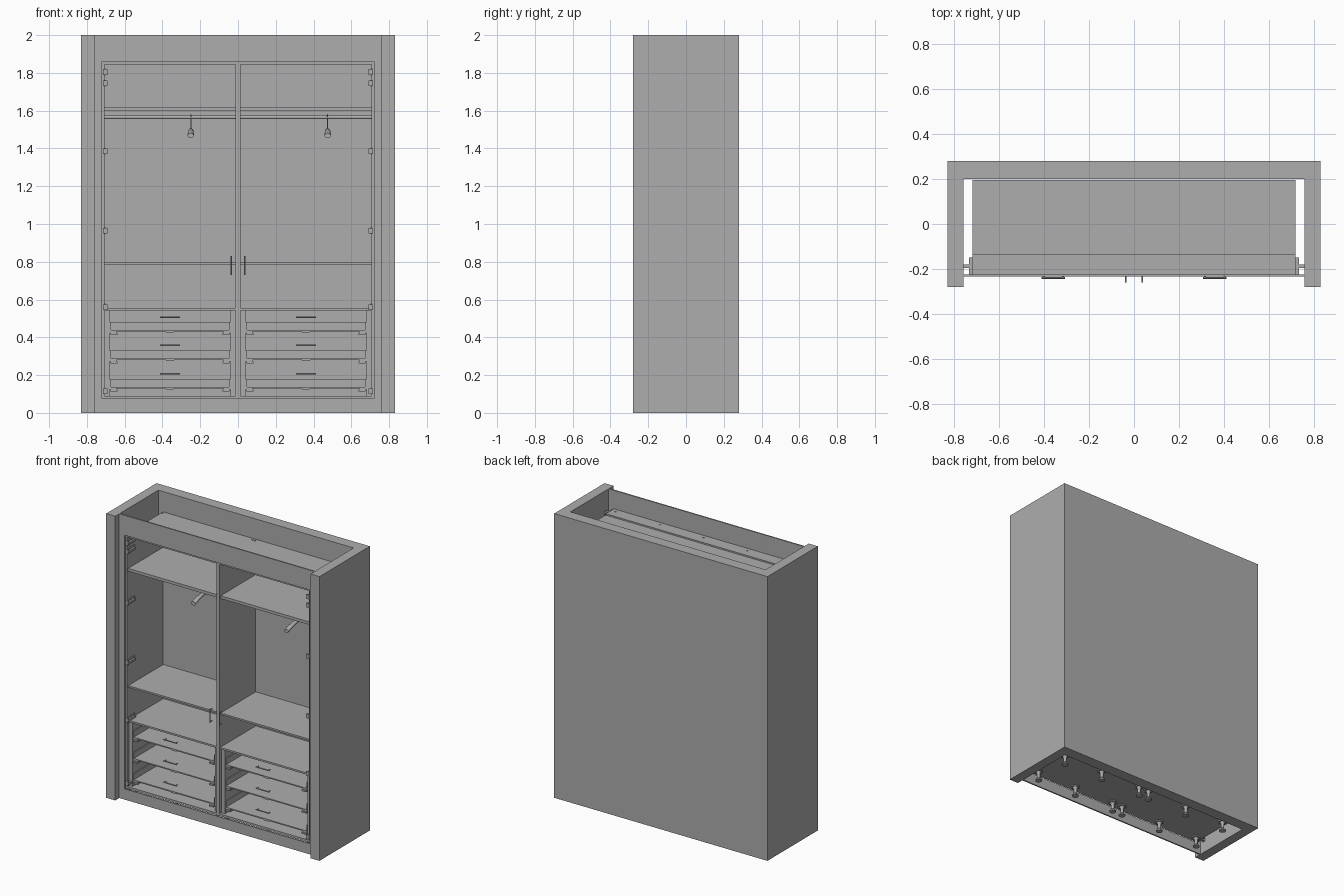
import bpy, bmesh, math
from mathutils import Matrix, Vector

old = bpy.data.objects.get("Cube")
if old:
    bpy.data.objects.remove(old, do_unlink=True)

grey = bpy.data.materials.new("plain grey")
grey.use_nodes = True
GREY = (0.42, 0.42, 0.42, 1)
grey.diffuse_color = GREY
grey.node_tree.nodes["Principled BSDF"].inputs["Base Color"].default_value = GREY


def finish(name, bm):
    me = bpy.data.meshes.new(name)
    bm.to_mesh(me)
    bm.free()
    me.materials.append(grey)
    ob = bpy.data.objects.new(name, me)
    bpy.context.collection.objects.link(ob)
    return ob


def add_box(bm, x0, x1, y0, y1, z0, z1):
    m = Matrix.Translation(((x0 + x1) / 2, (y0 + y1) / 2, (z0 + z1) / 2))
    m = m @ Matrix.Diagonal((abs(x1 - x0), abs(y1 - y0), abs(z1 - z0), 1))
    bmesh.ops.create_cube(bm, size=1, matrix=m)


def boxes(name, *specs):
    bm = bmesh.new()
    for s in specs:
        add_box(bm, *s)
    return finish(name, bm)


def add_cyl(bm, p, q, r1, r2=None, n=16):
    p, q = Vector(p), Vector(q)
    rot = (q - p).to_track_quat('Z', 'Y').to_matrix().to_4x4()
    bmesh.ops.create_cone(bm, cap_ends=True, segments=n, radius1=r1, radius2=r1 if r2 is None else r2,
                          depth=(q - p).length, matrix=Matrix.Translation((p + q) / 2) @ rot)


def prism_z(name, pts, z0, z1):
    bm = bmesh.new()
    f = bm.faces.new([bm.verts.new((x, y, z0)) for x, y in pts])
    up = bmesh.ops.extrude_face_region(bm, geom=[f])["geom"]
    bmesh.ops.translate(bm, vec=(0, 0, z1 - z0), verts=[v for v in up if isinstance(v, bmesh.types.BMVert)])
    bmesh.ops.recalc_face_normals(bm, faces=bm.faces)
    return finish(name, bm)


def smooth(ob):
    bpy.ops.object.select_all(action='DESELECT')
    ob.select_set(True)
    bpy.context.view_layer.objects.active = ob
    bpy.ops.object.shade_smooth_by_angle(angle=math.radians(35))


# Wall niche, U-shaped in plan
prism_z("wall_niche", [(-.83, -.28), (-.76, -.28), (-.76, .20), (.76, .20), (.76, -.28),
                       (.83, -.28), (.83, .28), (-.83, .28)], 0, 2)

# Front trim: fascia, side fillers and plinth
boxes("top_fascia", (-.76, .76, -.235, -.225, 1.86, 2))
boxes("plinth", (-.76, .76, -.235, -.225, 0, .075))
boxes("fascia_batten", (-.72, .72, -.225, -.135, 1.86, 1.87))
for s, side in ((-1, "right"), (1, "left")):
    boxes(side + "_filler", (s * .72, s * .76, -.235, -.225, .075, 1.86),
          (s * .72, s * .735, -.225, -.15, .08, 1.86),
          (s * .735, s * .76, -.195, -.18, .08, 1.86))

# Small screw caps on top
bm = bmesh.new()
for x in (-.685, -.34, 0, .34, .685):
    add_cyl(bm, (x, -.195, 1.868), (x, -.195, 1.873), .006)
for x in (-.71, -.01, .01, .71):
    add_cyl(bm, (x, .175, 1.858), (x, .175, 1.863), .006)
finish("screw_caps", bm)


def handle(name, p, q, depth):
    """Bar handle standing out towards the front between two points."""
    p, q, out = Vector(p), Vector(q), Vector((0, -depth, 0))
    inset = (q - p) * .08
    bm = bmesh.new()
    add_cyl(bm, p + out, q + out, .004, n=12)
    for e in (p + inset, q - inset):
        add_cyl(bm, e, e + out, .004, n=12)
    smooth(finish(name, bm))


def hanger(name, x):
    """Broad curved wooden arms with a wire hook."""
    bm = bmesh.new()
    rings = []
    for i in range(17):
        t = -1 + i / 8
        w = .013 + .004 * abs(t)
        h = .010 + .003 * abs(t)
        y, z = t * .14, 1.496 - .028 * t * t
        rings.append([bm.verts.new((x + w * math.cos(a), y, z + h * math.sin(a)))
                      for a in [k * math.tau / 12 for k in range(12)]])
    for a, b in zip(rings, rings[1:]):
        for k in range(12):
            bm.faces.new((a[k], a[(k + 1) % 12], b[(k + 1) % 12], b[k]))
    bm.faces.new(rings[0])
    bm.faces.new(rings[-1])
    bmesh.ops.recalc_face_normals(bm, faces=bm.faces)
    path = [(x, 0, 1.50), (x, 0, 1.54)]
    path += [(x, .016 * math.sin(a), 1.565 - .016 * math.cos(a))
             for a in [math.radians(d) for d in range(20, 261, 30)]]
    for a, b in zip(path, path[1:]):
        add_cyl(bm, a, b, .0025, n=8)
    smooth(finish(name, bm))


# Two cabinet modules, each with shelves, rod, hanger and drawers
T = .012
for side, a, b, hx in (("right", -.72, 0, -.25), ("left", 0, .72, .475)):
    i, j = a + T, b - T
    boxes(side + "_carcass", (a, i, -.222, .195, .075, 1.86), (j, b, -.222, .195, .075, 1.86),
          (i, j, -.222, .195, 1.845, 1.86), (i, j, -.222, .195, .075, .09),
          (i, j, .18, .19, .09, 1.845))
    boxes(side + "_upper_shelf", (i, j, -.21, .18, 1.60, 1.62))
    boxes(side + "_middle_shelf", (i, j, -.21, .18, .783, .795))
    boxes(side + "_lower_shelf", (i, j, -.215, .18, .543, .555))
    bm = bmesh.new()
    add_cyl(bm, (i, 0, 1.565), (j, 0, 1.565), .01)
    smooth(finish(side + "_hanging_rod", bm))
    hanger(side + "_hanger", hx)

    # Drawer lining panels
    l, r = i + .02, j - .02
    boxes(side + "_drawer_linings", (l, l + .008, -.2, .18, .09, .543),
          (r - .008, r, -.2, .18, .09, .543),
          (i, l, -.2, -.19, .09, .543), (r, j, -.2, -.19, .09, .543))
    l, r = l + .009, r - .009
    c = (l + r) / 2
    for n, z in enumerate((.13, .28, .43), 1):
        name = f"{side}_drawer_{n}"
        boxes(name + "_tray", (l, r, -.2, .16, z, z + .008),
              (l, l + .007, -.2, .16, z, z + .05), (r - .007, r, -.2, .16, z, z + .05),
              (l, r, .15, .16, z, z + .05))
        boxes(name + "_runners", (l, l + .035, -.2, .15, z - .007, z),
              (r - .035, r, -.2, .15, z - .007, z),
              (l + .005, l + .04, -.205, -.16, z - .018, z - .007),
              (r - .04, r - .005, -.205, -.16, z - .018, z - .007),
              (c - .02, c + .02, -.2, -.18, z - .005, z))
        handle(name + "_handle", (c - .052, -.222, z + .077), (c + .052, -.222, z + .077), .018)

    # Door handle and hinges on the outer side
    s = -1 if side == "right" else 1
    handle(side + "_door_handle", (s * .037, -.235, .73), (s * .037, -.235, .83), .023)
    bm = bmesh.new()
    for z in (1.805, 1.745, 1.385, .965, .56, .115):
        add_box(bm, s * .708, s * .702, -.20, -.14, z - .018, z + .018)
        add_box(bm, s * .704, s * .690, -.225, -.15, z - .007, z + .007)
        add_box(bm, s * .715, s * .692, -.232, -.222, z - .015, z + .015)
    finish(side + "_hinges", bm)

# Adjustable legs under the cabinet
for row, y in (("front", -.17), ("back", .10)):
    for k, x in enumerate((-.675, -.36, -.04, .04, .36, .675), 1):
        bm = bmesh.new()
        add_cyl(bm, (x, y, 0), (x, y, .008), .022)
        add_cyl(bm, (x, y, .008), (x, y, .02), .020, .011)
        add_cyl(bm, (x, y, .02), (x, y, .06), .011)
        add_cyl(bm, (x, y, .05), (x, y, .066), .011, .018)
        add_box(bm, x - .027, x + .027, y - .012, y + .012, .066, .075)
        add_box(bm, x - .012, x + .012, y - .027, y + .027, .066, .075)
        smooth(finish(f"{row}_leg_{k}", bm))
